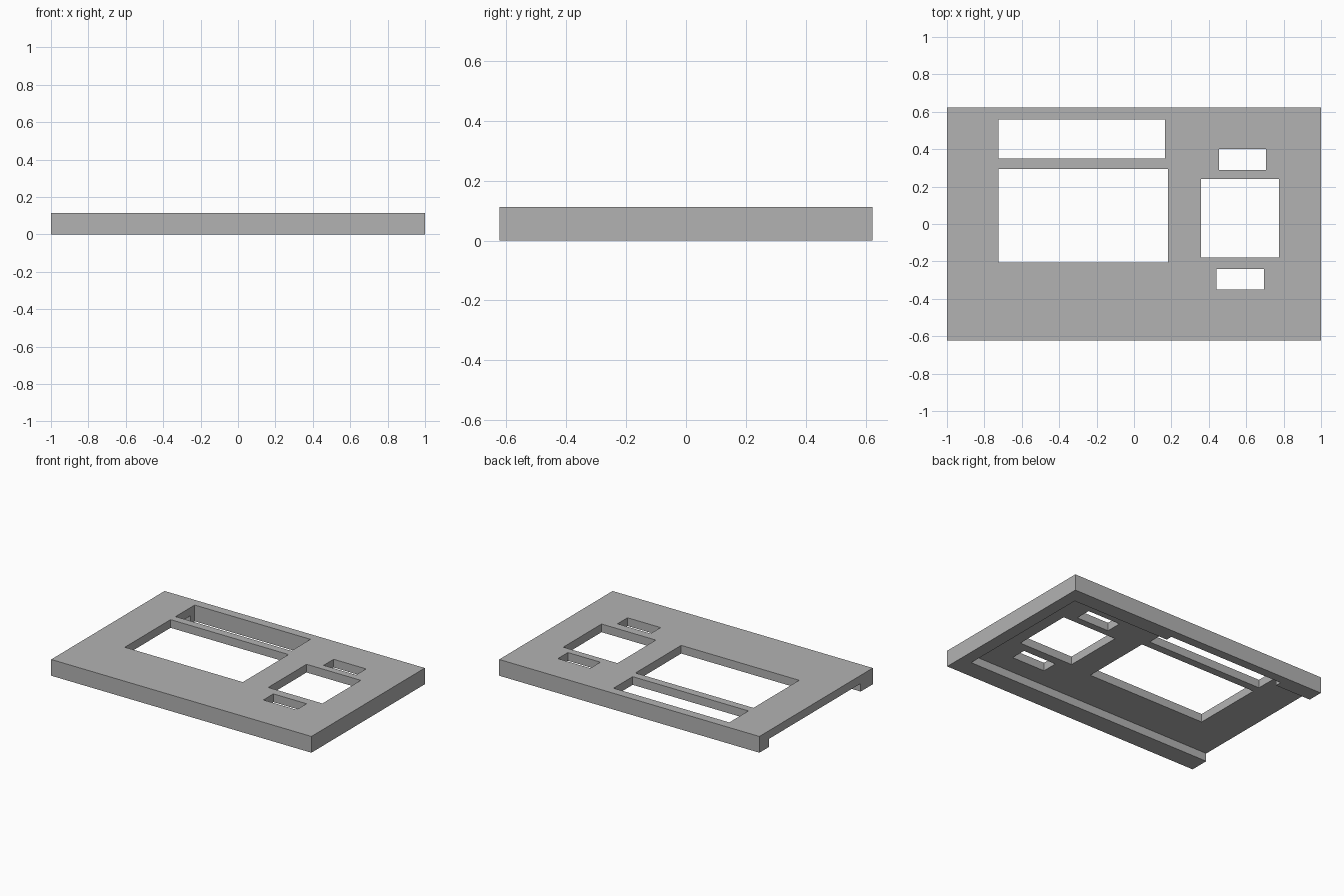
import bpy

cube = bpy.data.objects.get("Cube")
if cube:
    bpy.data.objects.remove(cube, do_unlink=True)

WIDTH, DEPTH, HEIGHT = 2.0, 1.245, 0.113
PLATE_BOTTOM = 0.056

grey = bpy.data.materials.new("plain grey")
grey.use_nodes = True
grey.diffuse_color = (0.45, 0.45, 0.45, 1)
grey.node_tree.nodes["Principled BSDF"].inputs["Base Color"].default_value = grey.diffuse_color


def box(name, x0, x1, y0, y1, z0, z1):
    """Axis-aligned box between two corners."""
    bpy.ops.mesh.primitive_cube_add(size=1)
    obj = bpy.context.object
    obj.name = name
    for v in obj.data.vertices:
        v.co = (x1 if v.co.x > 0 else x0,
                y1 if v.co.y > 0 else y0,
                z1 if v.co.z > 0 else z0)
    obj.data.materials.append(grey)
    return obj


def cut(target, name, *bounds):
    """Subtract a box from the target and discard the cutter."""
    cutter = box(name, *bounds)
    cutter.hide_render = True
    mod = target.modifiers.new(name, "BOOLEAN")
    mod.operation, mod.solver, mod.object = "DIFFERENCE", "EXACT", cutter
    bpy.context.view_layer.objects.active = target
    bpy.ops.object.modifier_apply(modifier=name)
    bpy.data.objects.remove(cutter, do_unlink=True)


# Panel slab
panel = box("panel", -WIDTH / 2, WIDTH / 2, -DEPTH / 2, DEPTH / 2, 0, HEIGHT)

# Hollow underside: leaves rims at front, back and one end, open at -x
cut(panel, "underside_recess", -1.1, 0.915, -0.49, 0.515, -0.1, PLATE_BOTTOM)

# Rectangular openings; the long back one also notches the back rim
openings = {
    "long_slot": (-0.725, 0.165, 0.35, 0.56),
    "large_window": (-0.725, 0.182, -0.207, 0.295),
    "square_window": (0.358, 0.775, -0.18, 0.241),
    "back_slot": (0.455, 0.705, 0.29, 0.40),
    "front_slot": (0.44, 0.695, -0.35, -0.24),
}
for name, bounds in openings.items():
    cut(panel, name, *bounds, -0.1, 0.3)
